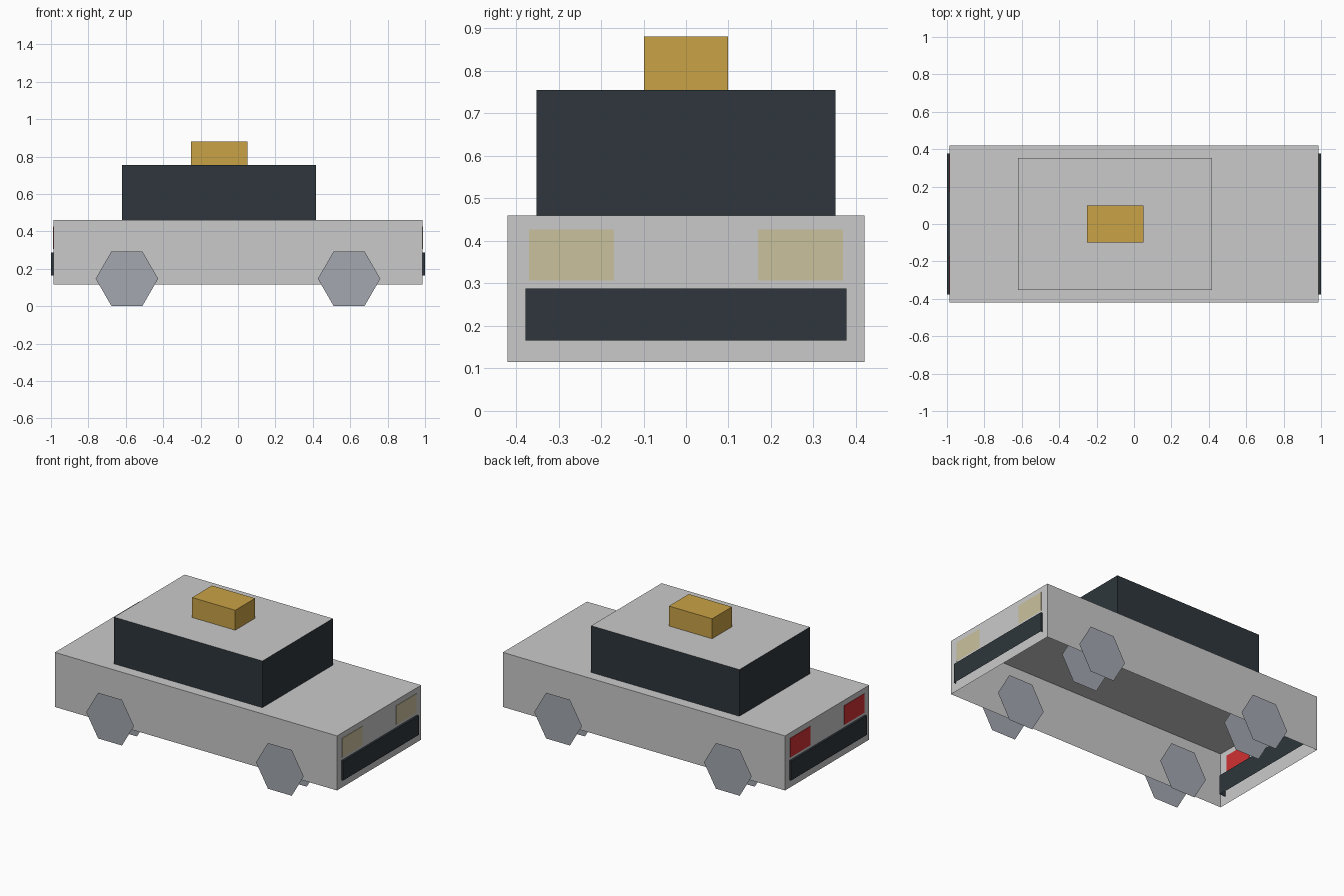
import bpy, bmesh, math

if "Cube" in bpy.data.objects:
    bpy.data.objects.remove(bpy.data.objects["Cube"], do_unlink=True)


def material(name, srgb):
    """Flat material from 0-255 display values."""
    rgb = [((c / 255 + 0.055) / 1.055) ** 2.4 for c in srgb]
    mat = bpy.data.materials.new(name)
    mat.use_nodes = True
    mat.diffuse_color = (*rgb, 1)
    mat.node_tree.nodes["Principled BSDF"].inputs["Base Color"].default_value = (*rgb, 1)
    return mat


paint = material("light grey paint", (202, 202, 202))
dark = material("dark slate", (46, 54, 60))
amber = material("amber sign", (202, 162, 70))
cream = material("cream headlight", (203, 193, 156))
red = material("red tail light", (208, 48, 50))
rubber = material("blue grey wheel", (163, 168, 176))


def finish(name, bm, mats):
    mesh = bpy.data.meshes.new(name)
    bm.to_mesh(mesh)
    bm.free()
    for mat in mats:
        mesh.materials.append(mat)
    obj = bpy.data.objects.new(name, mesh)
    bpy.context.collection.objects.link(obj)
    return obj


def box(name, x, y, z, mats):
    """Box with an open underside; a second material goes on the top face."""
    bm = bmesh.new()
    bmesh.ops.create_cube(bm, size=1)
    for v in bm.verts:
        for i, (low, high) in enumerate((x, y, z)):
            v.co[i] = high if v.co[i] > 0 else low
    bm.normal_update()
    under = [f for f in bm.faces if f.normal.z < -0.5]
    bmesh.ops.delete(bm, geom=under, context="FACES_ONLY")
    for f in bm.faces:
        if f.normal.z > 0.5:
            f.material_index = len(mats) - 1
    return finish(name, bm, mats)


def wheel(name, x, side):
    """Pair of six-sided discs, outer and inner."""
    bm = bmesh.new()
    for y, facing in ((0.43, side), (0.28, -side)):
        verts = []
        for i in range(6):
            a = i * math.pi / 3 * -facing
            verts.append(bm.verts.new((x + 0.167 * math.cos(a), side * y,
                                       0.147 + 0.167 * math.sin(a))))
        bm.faces.new(verts)
    return finish(name, bm, [rubber])


# Shell, cabin and roof sign
box("body", (-0.987, 0.987), (-0.42, 0.42), (0.115, 0.46), [paint])
box("cabin", (-0.62, 0.417), (-0.352, 0.352), (0.46, 0.755), [dark, paint])
box("roof_sign", (-0.252, 0.05), (-0.099, 0.099), (0.755, 0.881), [amber])

# Bumpers, lamps and wheels at both ends
for end, sign, lamp in (("front", 1, cream), ("rear", -1, red)):
    box(end + "_bumper", sorted((sign * 0.945, sign)), (-0.378, 0.378), (0.165, 0.288), [dark])
    for label, side in (("left", 1), ("right", -1)):
        box(f"{end}_{label}_lamp", sorted((sign * 0.986, sign * 0.99)),
            sorted((side * 0.17, side * 0.37)), (0.306, 0.426), [lamp])
        wheel(f"{end}_{label}_wheel", sign * 0.594, side)
